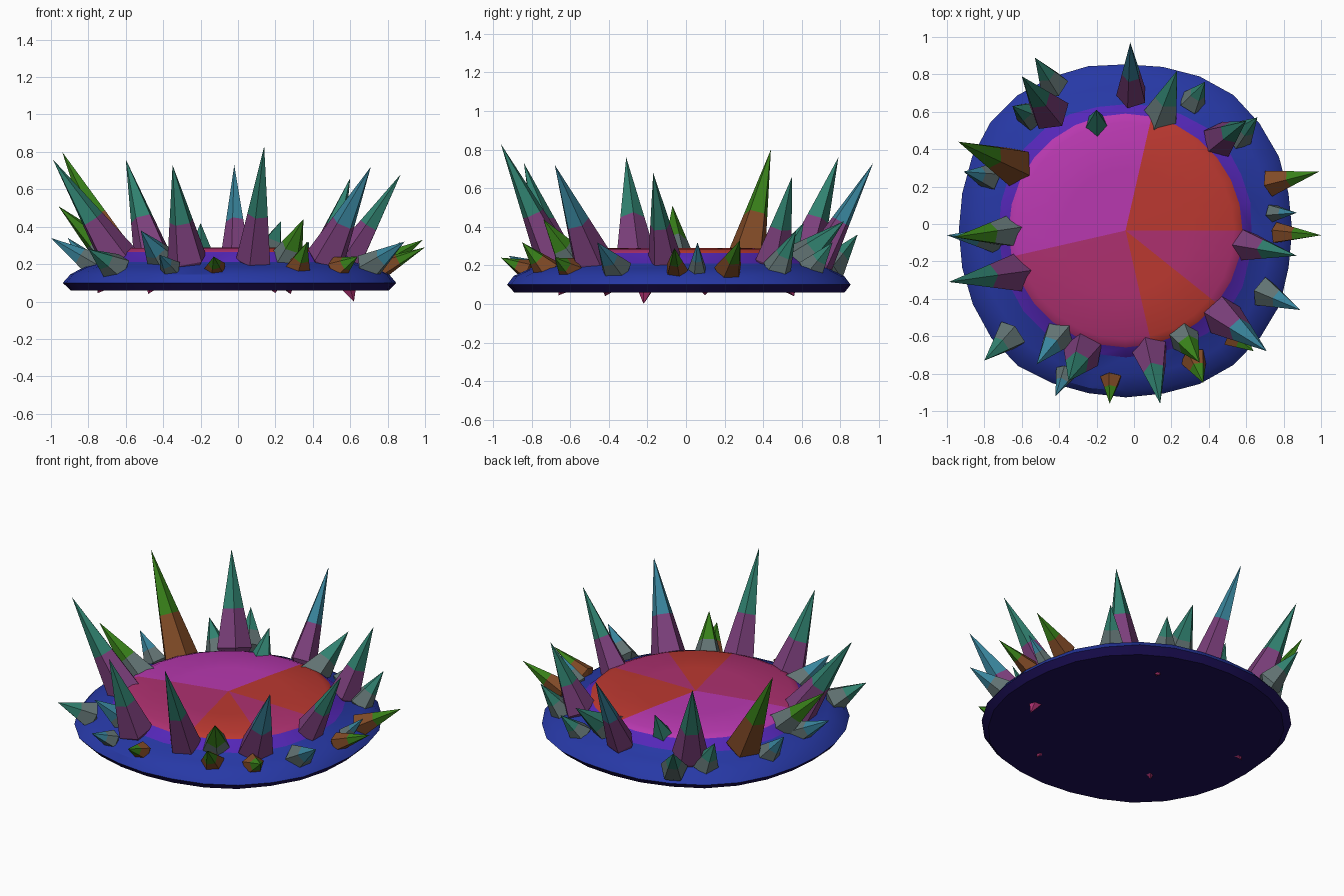
import bpy, bmesh, math, random
from mathutils import Vector

if "Cube" in bpy.data.objects:
    bpy.data.objects.remove(bpy.data.objects["Cube"])

random.seed(4)


def mat(name, rgb):
    m = bpy.data.materials.new(name)
    m.diffuse_color = (*rgb, 1)
    m.use_nodes = True
    m.node_tree.nodes["Principled BSDF"].inputs["Base Color"].default_value = m.diffuse_color
    return m


NAVY = mat("navy", (0.012, 0.005, 0.10))
BLUE = mat("blue", (0.02, 0.04, 0.38))
VIOLET = mat("violet", (0.09, 0.02, 0.48))
MAGENTA = mat("magenta", (0.48, 0.04, 0.43))
CRIMSON = mat("crimson", (0.42, 0.03, 0.16))
RED = mat("red", (0.5, 0.04, 0.03))
MAUVE = mat("mauve", (0.20, 0.05, 0.20))
RUST = mat("rust", (0.22, 0.07, 0.02))
TEAL = mat("teal", (0.03, 0.22, 0.16))
GREEN = mat("green", (0.04, 0.22, 0.01))
CYAN = mat("cyan", (0.04, 0.23, 0.33))
GREY_TEAL = mat("grey_teal", (0.12, 0.17, 0.17))


def finish(name, bm, mats, smooth=False):
    bmesh.ops.recalc_face_normals(bm, faces=bm.faces)
    me = bpy.data.meshes.new(name)
    bm.to_mesh(me)
    bm.free()
    for m in mats:
        me.materials.append(m)
    ob = bpy.data.objects.new(name, me)
    bpy.context.collection.objects.link(ob)
    if smooth:
        bpy.context.view_layer.objects.active = ob
        ob.select_set(True)
        bpy.ops.object.shade_smooth_by_angle(angle=math.radians(30))
        ob.select_set(False)
    return ob


# Rounded slab with a raised, gently domed plateau
CX, CY, N = -0.045, -0.035, 28
profile = [(0.86, 0.06), (0.897, 0.10), (0.86, 0.145), (0.78, 0.185),
           (0.68, 0.21), (0.625, 0.265), (0.58, 0.285), (0.33, 0.29)]
bm = bmesh.new()
rings = []
for r, z in profile:
    ring = []
    for i in range(N):
        a = 2 * math.pi * i / N
        k = r
        if r > 0.65:
            k = r * (1.0 - 0.018 * math.cos(4 * a) + 0.018) * 0.998
            k *= 1 + random.uniform(-0.006, 0.006)
            k *= 0.995
        ring.append(bm.verts.new((CX + k * math.cos(a), CY + k * math.sin(a), z)))
    rings.append(ring)


def top_colour(i):
    deg = 360 * (i + 0.5) / N
    if 75 < deg < 190:
        return 3
    return 5 if deg < 75 or 285 < deg < 325 else 4


for j in range(len(rings) - 1):
    for i in range(N):
        k = (i + 1) % N
        f = bm.faces.new((rings[j][i], rings[j][k], rings[j + 1][k], rings[j + 1][i]))
        f.material_index = (0, 1, 1, 1, 2)[j] if j < 5 else top_colour(i)
crown = bm.verts.new((CX, CY, 0.29))
for i in range(N):
    f = bm.faces.new((rings[-1][i], rings[-1][(i + 1) % N], crown))
    f.material_index = top_colour(i)
bm.faces.new(rings[0][::-1]).material_index = 0
finish("geode_base", bm, [NAVY, BLUE, VIOLET, MAGENTA, CRIMSON, RED], True)


# Five-sided crystals with a point at each end
def crystal(name, tip, base, r, tip_mat, low_mat, foot_z=0.07):
    tip, base = Vector(tip), Vector(base)
    axis = (tip - base).normalized()
    u = axis.cross(Vector((0, 0, 1))).normalized()
    v = axis.cross(u)
    bm = bmesh.new()
    turn = random.uniform(0, 1.25)

    def ring(t):
        c, q = base.lerp(tip, t), r * (1 - t)
        return [bm.verts.new(c + q * (math.cos(turn + 1.2566 * i) * u
                                      + math.sin(turn + 1.2566 * i) * v)) for i in range(5)]
    low, mid = ring(0), ring(0.4)
    top = bm.verts.new(tip)
    foot = bm.verts.new((base.x * 0.97, base.y * 0.97, foot_z))
    for i in range(5):
        k = (i + 1) % 5
        bm.faces.new((low[i], low[k], mid[k], mid[i])).material_index = 1
        bm.faces.new((mid[i], mid[k], top)).material_index = 0
        bm.faces.new((low[k], low[i], foot)).material_index = 1
    finish(name, bm, [tip_mat, low_mat])


# tip x, y, z, base x, y, radius, tip colour, lower colour
T, G, C, S = TEAL, GREEN, CYAN, GREY_TEAL
tall = [
    (0.14, -0.96, 0.83, 0.09, -0.68, 0.10, T, MAUVE),
    (-0.94, 0.44, 0.80, -0.64, 0.31, 0.11, G, RUST),
    (-0.60, 0.79, 0.76, -0.45, 0.60, 0.11, T, MAUVE),
    (-0.99, -0.31, 0.76, -0.64, -0.26, 0.11, T, MAUVE),
    (-0.02, 0.97, 0.73, -0.01, 0.69, 0.085, C, MAUVE),
    (0.71, -0.68, 0.72, 0.47, -0.49, 0.11, C, MAUVE),
    (-0.35, -0.84, 0.73, -0.27, -0.68, 0.11, T, MAUVE),
    (0.60, 0.55, 0.66, 0.46, 0.45, 0.10, T, MAUVE),
    (0.87, -0.17, 0.68, 0.59, -0.11, 0.09, T, MAUVE),
]
short = [
    (-0.96, -0.07, 0.51, -0.64, -0.04, 0.10, G, S),
    (0.35, -0.74, 0.44, 0.25, -0.58, 0.10, G, S),
    (0.23, 0.82, 0.43, 0.14, 0.56, 0.11, T, S),
    (-0.20, 0.61, 0.42, -0.20, 0.50, 0.09, T, T),
    (-0.52, -0.75, 0.38, -0.39, -0.58, 0.10, C, S),
    (0.99, 0.28, 0.33, 0.73, 0.22, 0.075, G, RUST),
    (1.00, -0.06, 0.29, 0.76, -0.05, 0.06, G, RUST),
    (-1.00, -0.06, 0.34, -0.74, -0.08, 0.08, C, S),
    (-0.53, 0.89, 0.36, -0.43, 0.74, 0.085, T, S),
    (0.38, 0.76, 0.32, 0.31, 0.65, 0.075, T, S),
    (0.89, -0.46, 0.32, 0.69, -0.36, 0.085, C, S),
    (-0.80, -0.73, 0.28, -0.65, -0.59, 0.09, T, S),
    (-0.42, -0.92, 0.25, -0.36, -0.79, 0.06, C, S),
    (-0.13, -0.96, 0.24, -0.12, -0.82, 0.06, G, RUST),
    (0.37, -0.85, 0.32, 0.32, -0.72, 0.075, G, RUST),
    (0.64, -0.68, 0.24, 0.53, -0.60, 0.07, G, RUST),
    (-0.91, 0.28, 0.34, -0.77, 0.25, 0.075, C, S),
    (-0.65, 0.63, 0.36, -0.55, 0.58, 0.085, T, S),
    (0.66, 0.57, 0.38, 0.56, 0.47, 0.08, T, S),
    (0.87, 0.06, 0.32, 0.74, 0.06, 0.05, C, S),
]
for i, (x, y, z, bx, by, r, a, b) in enumerate(tall):
    crystal(f"tall_crystal_{i + 1}", (x, y, z), (bx, by, 0.225), r, a, b)
for i, (x, y, z, bx, by, r, a, b) in enumerate(short):
    bz = 0.20 if math.hypot(bx, by) < 0.72 else 0.175
    crystal(f"short_crystal_{i + 1}", (x, y, z), (bx, by, bz), r, a, b)

# Crystal roots poking through the underside
for i, (x, y, z) in enumerate([(0.62, -0.22, 0.0), (-0.48, -0.42, 0.04),
                               (0.28, 0.56, 0.04), (-0.75, 0.1, 0.045), (0.2, -0.66, 0.045)]):
    crystal(f"crystal_root_{i + 1}", (x, y, z), (x * 0.93, y * 0.93, 0.12),
            0.07, CRIMSON, CRIMSON, 0.16)
